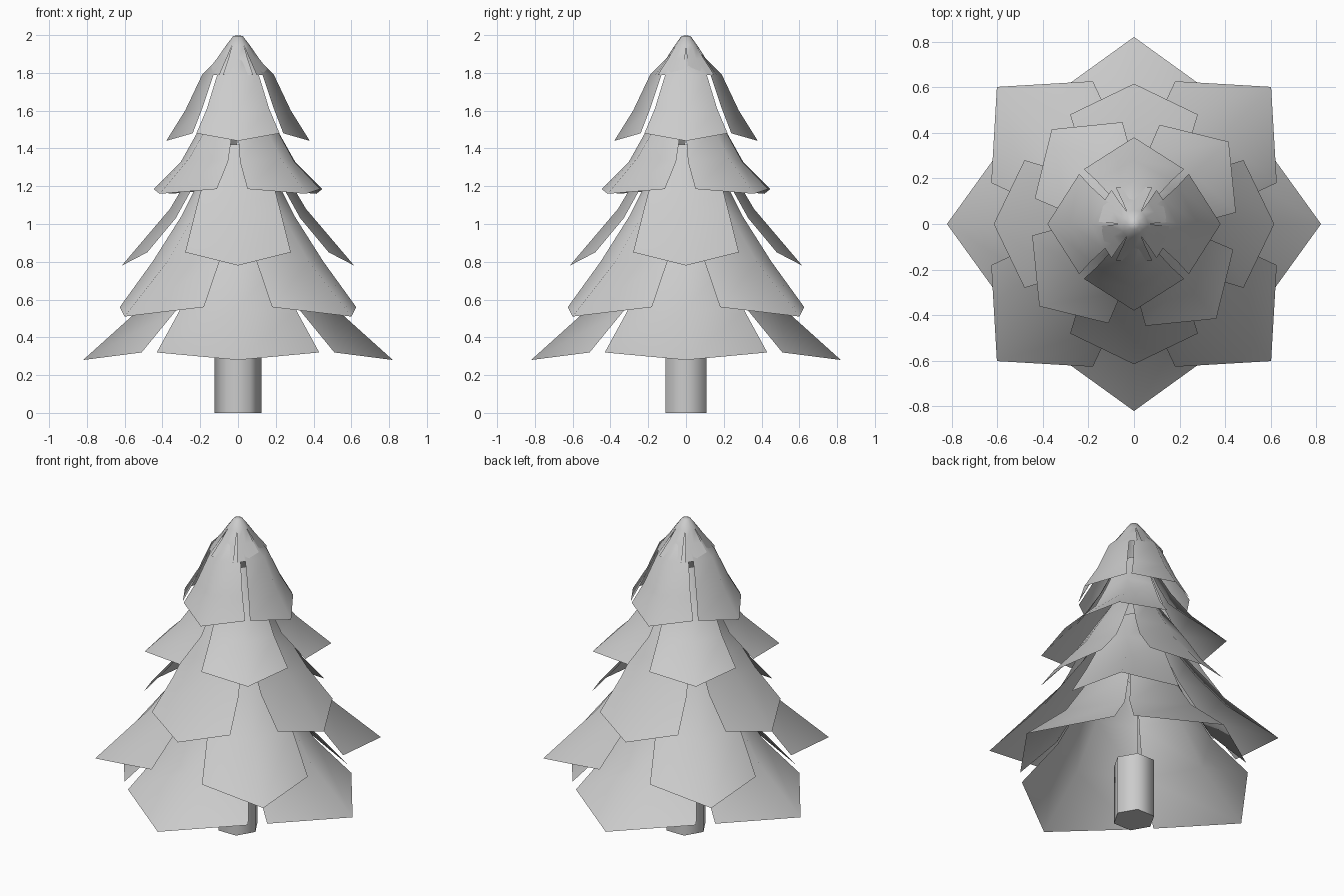
import bpy, bmesh
from math import pi, radians, cos, sin, tan

if "Cube" in bpy.data.objects:
    bpy.data.objects.remove(bpy.data.objects["Cube"])


def smooth(mesh):
    for p in mesh.polygons:
        p.use_smooth = True


def tier(name, count, start, rows, cap=False):
    """Ring of drooping petals. Row: centre radius, centre z, edge radius, half width, edge z."""
    bm = bmesh.new()
    tops = []
    for k in range(count):
        a = radians(start) + 2 * pi * k / count

        def vert(r, s, z):
            return bm.verts.new((r * cos(a) - s * sin(a), r * sin(a) + s * cos(a), z))

        grid = [(vert(re, -h, ze), vert(rc, 0, zc), vert(re, h, ze))
                for rc, zc, re, h, ze in rows]
        for lo, hi in zip(grid, grid[1:]):
            for i in range(2):
                bm.faces.new((lo[i], lo[i + 1], hi[i + 1], hi[i]))
        tops += grid[-1]
    if cap:
        z = rows[-1][1]
        tip = bm.verts.new((0, 0, z + 0.004))
        for i in range(len(tops)):
            if i % 3 < 2:
                bm.faces.new((tops[i], tops[i + 1], tip))
    bmesh.ops.remove_doubles(bm, verts=bm.verts[:], dist=0.003)
    me = bpy.data.meshes.new(name)
    bm.to_mesh(me)
    bm.free()
    smooth(me)
    ob = bpy.data.objects.new(name, me)
    bpy.context.collection.objects.link(ob)


# Branch tiers, bottom to top
tier("branches_1", 4, 0, [
    (0.82, 0.28, 0.51, 0.43, 0.32),
    (0.52, 0.55, 0.33, 0.31, 0.54),
    (0.34, 0.82, 0.22, 0.215, 0.80),
    (0.20, 1.04, 0.14, 0.14, 1.04)])
tier("branches_2", 4, 45, [
    (0.85, 0.51, 0.57, 0.315, 0.56),
    (0.53, 0.80, 0.39, 0.25, 0.80),
    (0.32, 1.06, 0.24, 0.185, 1.04),
    (0.17, 1.30, 0.12, 0.12, 1.30)])
tier("branches_3", 4, 0, [
    (0.615, 0.78, 0.48, 0.28, 0.85),
    (0.36, 1.08, 0.33, 0.235, 1.03),
    (0.295, 1.19, 0.255, 0.20, 1.165),
    (0.15, 1.42, 0.11, 0.11, 1.42)])
tier("branches_4", 4, 41, [
    (0.55, 1.16, 0.37, 0.255, 1.185),
    (0.34, 1.35, 0.235, 0.19, 1.33),
    (0.22, 1.51, 0.16, 0.14, 1.49),
    (0.10, 1.72, 0.075, 0.075, 1.72)])
tier("branches_5", 4, 0, [
    (0.38, 1.44, 0.24, 0.22, 1.48),
    (0.28, 1.60, 0.19, 0.165, 1.61),
    (0.19, 1.79, 0.13, 0.11, 1.79),
    (0.05, 1.93, 0.04, 0.04, 1.93)])
t = tan(pi / 6)
tier("tree_top", 6, 90, [
    (0.165, 1.79, 0.16, 0.08, 1.79),
    (0.105, 1.875, 0.10, 0.051, 1.875),
    (0.06, 1.945, 0.055, 0.055 * t, 1.945),
    (0.024, 1.995, 0.022, 0.022 * t, 1.995)], cap=True)

# Trunk: six-sided post
bpy.ops.mesh.primitive_cylinder_add(vertices=6, radius=0.125, depth=0.38,
                                    location=(0, 0, 0.19), rotation=(0, 0, pi / 6))
trunk = bpy.context.object
trunk.name = "trunk"
bpy.ops.object.shade_smooth_by_angle(angle=radians(65))
